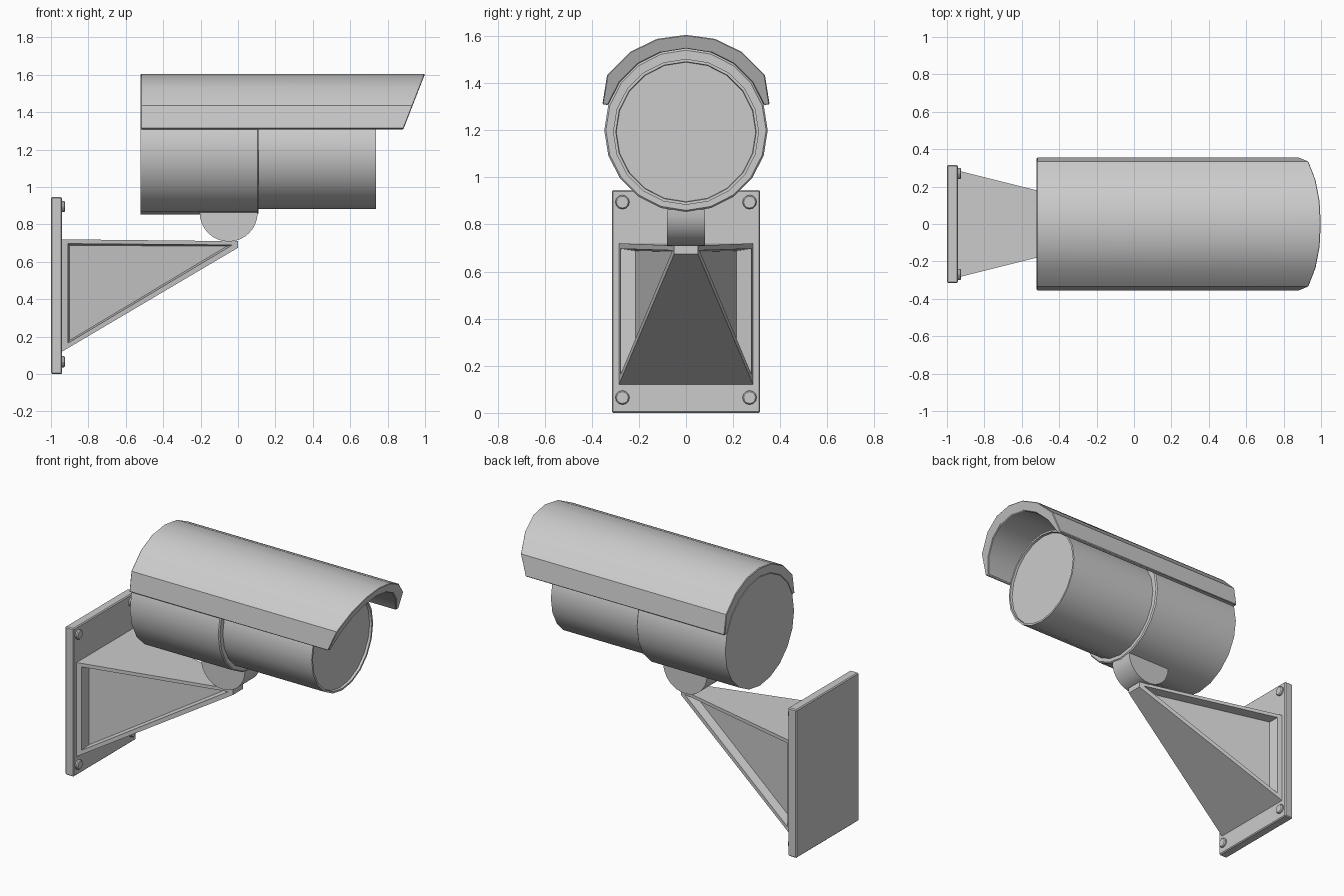
import bpy, bmesh
from math import sin, cos, pi, radians
from mathutils import Matrix

if "Cube" in bpy.data.objects:
    bpy.data.objects.remove(bpy.data.objects["Cube"])


def finish(name, bm, bevel=0.0, smooth=False):
    bmesh.ops.recalc_face_normals(bm, faces=bm.faces[:])
    me = bpy.data.meshes.new(name)
    bm.to_mesh(me)
    bm.free()
    ob = bpy.data.objects.new(name, me)
    bpy.context.collection.objects.link(ob)
    if bevel:
        mod = ob.modifiers.new("Bevel", 'BEVEL')
        mod.width, mod.segments, mod.limit_method = bevel, 1, 'ANGLE'
        mod.angle_limit = radians(40)
    if smooth:
        bpy.ops.object.select_all(action='DESELECT')
        ob.select_set(True)
        bpy.context.view_layer.objects.active = ob
        bpy.ops.object.shade_smooth_by_angle(angle=radians(30))
    return ob


def loft(bm, loops):
    """Skin closed loops of points and cap both ends."""
    rings = [[bm.verts.new(p) for p in lp] for lp in loops]
    for a, b in zip(rings, rings[1:]):
        n = len(a)
        for i in range(n):
            bm.faces.new((a[i], a[(i + 1) % n], b[(i + 1) % n], b[i]))
    bm.faces.new(rings[0])
    bm.faces.new(rings[-1])


def ring(x, r, cz, n=20):
    return [(x, r * cos(2 * pi * i / n), cz + r * sin(2 * pi * i / n)) for i in range(n)]


# Wall plate
bm = bmesh.new()
bmesh.ops.create_cube(bm, size=1, matrix=Matrix.Translation((-0.97, 0, 0.473))
                      @ Matrix.Diagonal((0.06, 0.63, 0.946, 1)))
finish("wall_plate", bm, 0.006)

# Four bolts
for i, (y, z) in enumerate([(s, h) for s in (-0.27, 0.27) for h in (0.065, 0.895)]):
    bm = bmesh.new()
    loft(bm, [[(x, y + r * cos(k * pi / 6), z + r * sin(k * pi / 6)) for k in range(12)]
              for x, r in ((-0.945, 0.03), (-0.931, 0.03), (-0.925, 0.025))])
    finish(f"bolt_{i + 1}", bm, smooth=True)

# Tapered bracket with a recessed triangular panel in each side
half = lambda x: 0.285 - 0.25 * (x + 0.94)
outline = [(-0.94, 0.72), (0, 0.71), (0, 0.675), (-0.94, 0.12)]
panel = [(-0.91, 0.697), (-0.03, 0.69), (-0.91, 0.165)]
floor = [(-0.9, 0.688), (-0.06, 0.683), (-0.9, 0.18)]
bm = bmesh.new()
sides = []
for s in (-1, 1):
    A, B, C, D = o = [bm.verts.new((x, s * half(x), z)) for x, z in outline]
    a, b, c = p = [bm.verts.new((x, s * half(x), z)) for x, z in panel]
    f = [bm.verts.new((x, s * max(half(x) - 0.06, 0.005), z)) for x, z in floor]
    for face in ((A, B, b, a), (B, C, b), (C, D, c, b), (D, A, a, c), f):
        bm.faces.new(face)
    for i in range(3):
        j = (i + 1) % 3
        bm.faces.new((p[i], p[j], f[j], f[i]))
    sides.append(o)
for i in range(4):
    j = (i + 1) % 4
    bm.faces.new((sides[0][i], sides[0][j], sides[1][j], sides[1][i]))
finish("bracket_arm", bm)

# Half-round pivot under the housing
bm = bmesh.new()
arc = [(-0.05 + 0.155 * cos(pi + pi * i / 16), 0.863 + 0.155 * sin(pi + pi * i / 16))
       for i in range(17)]
loft(bm, [[(x, y, z) for x, z in arc] for y in (-0.08, 0.08)])
finish("pivot", bm, smooth=True)

# Rear housing
bm = bmesh.new()
loft(bm, [ring(-0.52, 0.347, 1.2), ring(0.103, 0.347, 1.2), ring(0.11, 0.34, 1.2)])
finish("rear_housing", bm, smooth=True)

# Front barrel with a recessed lens disc
bm = bmesh.new()
loft(bm, [ring(0.1, 0.31, 1.193), ring(0.737, 0.31, 1.193),
          ring(0.737, 0.298, 1.193), ring(0.722, 0.296, 1.193)])
finish("front_barrel", bm, smooth=True)

# Sun visor: arched shell with a raked front edge
outer = [(0.355, 1.31), (0.335, 1.435), (0.237, 1.533), (0.123, 1.588), (0, 1.605)]
inner = [(0.347 * cos(radians(t)), 1.2 + 0.347 * sin(radians(t))) for t in (90, 72, 54, 36, 18)]
right = outer + [(-y, z) for y, z in outer[-2::-1]]
left = [(-y, z) for y, z in inner[:0:-1]] + inner
rake = lambda z: 1.0 - 0.115 * (1.605 - z) / 0.295
bm = bmesh.new()
loft(bm, [[(-0.52, y, z) for y, z in right + left],
          [(rake(z), y, z) for y, z in right + left]])
finish("sun_visor", bm, 0.004, smooth=True)
